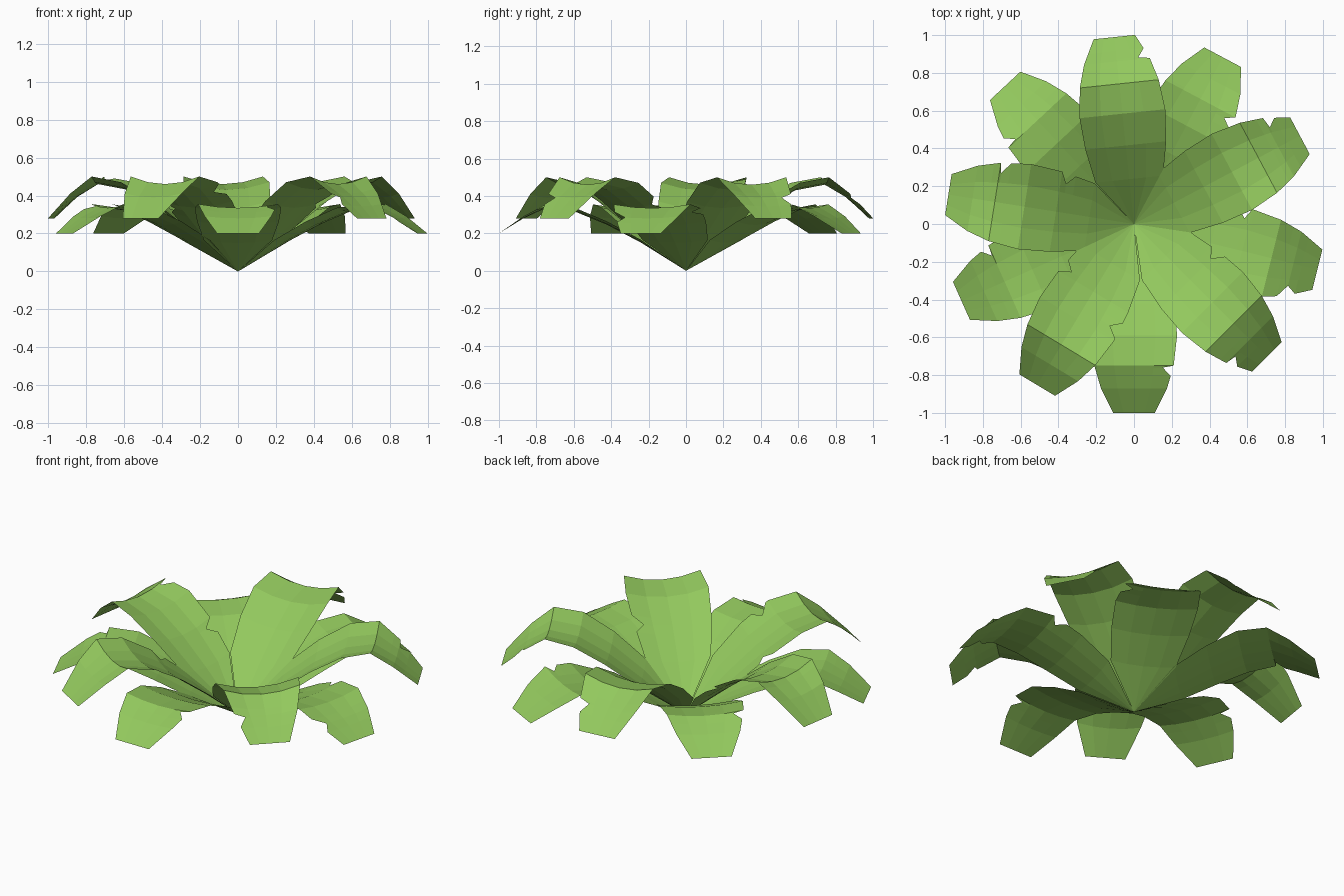
import bpy
import math

if "Cube" in bpy.data.objects:
    bpy.data.objects.remove(bpy.data.objects["Cube"])

leaf_green = bpy.data.materials.new("leaf green")
leaf_green.diffuse_color = (0.29, 0.58, 0.11, 1)
leaf_green.use_nodes = True
leaf_green.node_tree.nodes["Principled BSDF"].inputs["Base Color"].default_value = leaf_green.diffuse_color

# Half width along the leaf, and centre-line height and edge lift: (radius, value)
WIDTH = [(0, 0), (0.24, 0.18), (0.42, 0.215), (0.59, 0.228), (0.75, 0.21), (0.87, 0.175), (1, 0.11)]
UPPER_Z = [(0, 0), (0.24, 0.2), (0.42, 0.335), (0.59, 0.43), (0.75, 0.46), (0.87, 0.39), (1, 0.28)]
LOWER_Z = [(0, 0), (0.24, 0.15), (0.42, 0.245), (0.59, 0.315), (0.75, 0.335), (0.87, 0.28), (1, 0.2)]
UPPER_LIFT = [(0, 0), (0.24, 0.03), (0.59, 0.04), (0.75, 0.04), (1, 0)]
LOWER_LIFT = [(0, 0), (0.24, 0.015), (0.59, 0.02), (0.75, 0.02), (1, 0)]


def interp(table, r):
    for (r0, v0), (r1, v1) in zip(table, table[1:]):
        if r <= r1:
            return v0 + (v1 - v0) * (r - r0) / (r1 - r0)
    return table[-1][1]


def make_leaf(name, angle, notches, height, lift, length):
    """Cupped drooping leaf; notches are (side, radius) nicks in its edge."""
    a = math.radians(angle)
    rows = {r for r, _ in WIDTH if r > 0}
    for _, nr in notches:
        rows |= {nr - 0.045, nr, nr + 0.045}
    rows = sorted(rows)
    verts, faces = [(0, 0, 0)], []
    for r in rows:
        w = interp(WIDTH, r)
        for f in (-1, -0.5, 0, 0.5, 1):
            s = f * w
            for side, nr in notches:
                if f == side and abs(nr - r) < 1e-6:
                    s -= side * 0.055
            z = interp(height, r) + interp(lift, r) * (s / w) ** 2
            d = r * length
            verts.append((d * math.cos(a) - s * math.sin(a),
                          d * math.sin(a) + s * math.cos(a), z))
    for j in range(4):
        faces.append((0, 1 + j, 2 + j))
        for i in range(len(rows) - 1):
            p = 1 + 5 * i + j
            faces.append((p, p + 5, p + 6, p + 1))
    mesh = bpy.data.meshes.new(name)
    mesh.from_pydata(verts, [], faces)
    mesh.materials.append(leaf_green)
    bpy.context.collection.objects.link(bpy.data.objects.new(name, mesh))


# Upper ring of five leaves
upper = [(28, [(1, 0.88)]), (96, [(-1, 0.88)]), (171, [(-1, 0.74), (-1, 0.39)]),
         (239, [(1, 0.53), (-1, 0.39)]), (315, [(-1, 0.88), (1, 0.42)])]
for i, (angle, notches) in enumerate(upper):
    make_leaf(f"upper_leaf_{i + 1}", angle, notches, UPPER_Z, UPPER_LIFT, 0.995)

# Lower ring of five leaves
lower = [(-14, [(-1, 0.87), (1, 0.56)]), (62, [(-1, 0.72)]), (133, [(1, 0.757)]),
         (204, [(-1, 0.755)]), (270, [(1, 0.76)])]
for i, (angle, notches) in enumerate(lower):
    make_leaf(f"lower_leaf_{i + 1}", angle, notches, LOWER_Z, LOWER_LIFT, 1.0)
